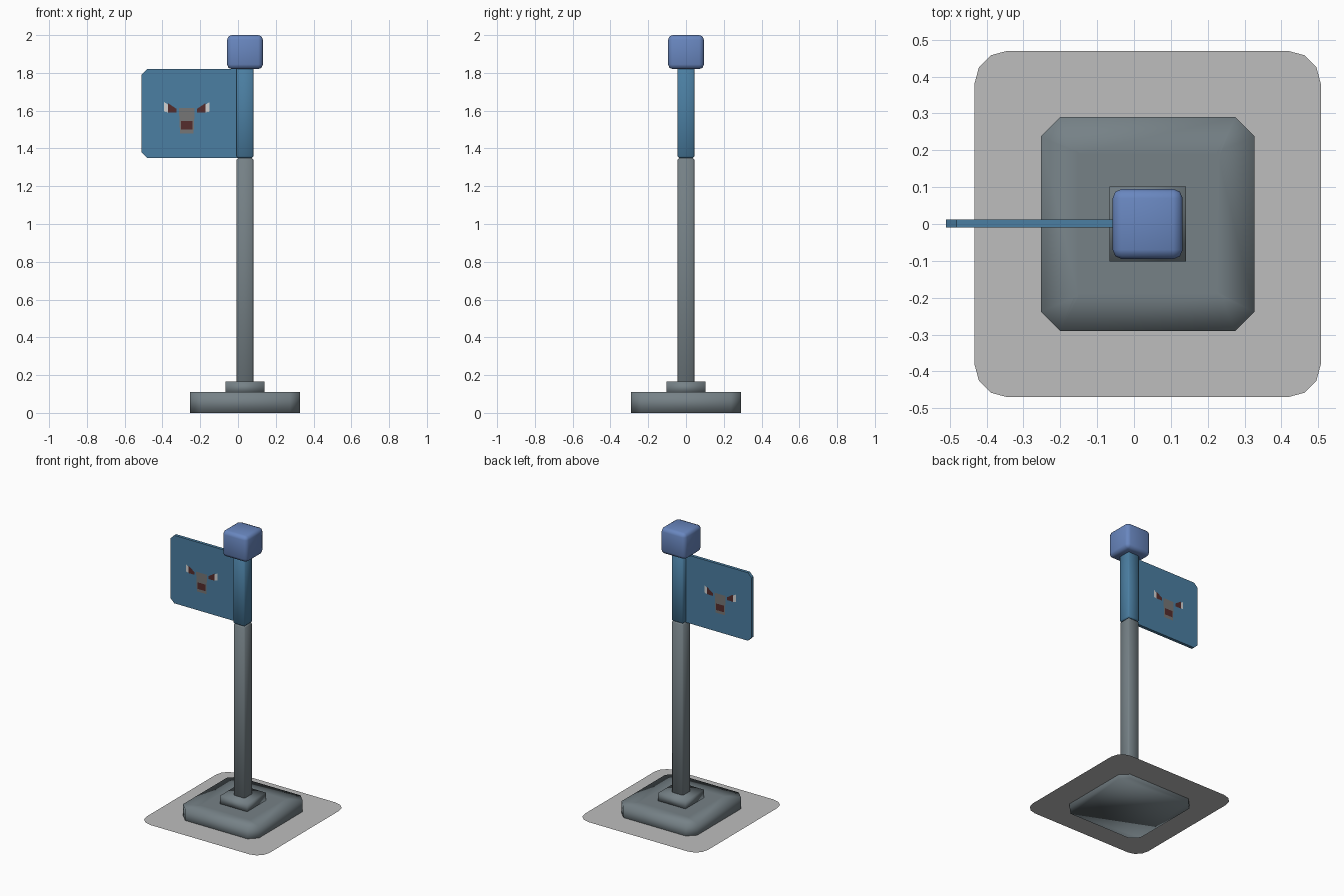
import bpy, bmesh

cube = bpy.data.objects.get("Cube")
if cube:
    bpy.data.objects.remove(cube)


def material(name, rgb):
    m = bpy.data.materials.new(name)
    m.use_nodes = True
    m.diffuse_color = (*rgb, 1)
    m.node_tree.nodes["Principled BSDF"].inputs["Base Color"].default_value = (*rgb, 1)
    return m


STONE = material("slate grey", (0.18, 0.22, 0.24))
CLOTH = material("flag blue", (0.07, 0.21, 0.36))
CAP = material("cap blue", (0.14, 0.24, 0.52))
PAVING = material("light grey", (0.51, 0.51, 0.51))
WHITE = material("off white", (0.65, 0.65, 0.65))
BROWN = material("dark brown", (0.09, 0.025, 0.025))
MUZZLE = material("muzzle grey", (0.18, 0.18, 0.18))

CX = 0.037  # axis of the pole


def finish(name, bm, mat, smooth=True):
    bmesh.ops.recalc_face_normals(bm, faces=bm.faces)
    mesh = bpy.data.meshes.new(name)
    bm.to_mesh(mesh)
    bm.free()
    mesh.materials.append(mat)
    for p in mesh.polygons:
        p.use_smooth = smooth
    ob = bpy.data.objects.new(name, mesh)
    bpy.context.collection.objects.link(ob)
    return ob


def box(name, x, y, z, mat, bevel=0, segments=1, smooth=True):
    bm = bmesh.new()
    bmesh.ops.create_cube(bm, size=1)
    for v in bm.verts:
        for i, (lo, hi) in enumerate((x, y, z)):
            v.co[i] = lo if v.co[i] < 0 else hi
    if bevel:
        bmesh.ops.bevel(bm, geom=bm.edges[:], offset=bevel, segments=segments,
                        profile=0.5, affect='EDGES')
    return finish(name, bm, mat, smooth)


def upright_edges(bm):
    return [e for e in bm.edges if abs(e.verts[0].co.z - e.verts[1].co.z) > 0.01]


def around(r):
    return (CX - r, CX + r)


# Thin paving sheet with rounded corners
bm = bmesh.new()
bmesh.ops.create_grid(bm, x_segments=1, y_segments=1, size=0.47)
bmesh.ops.translate(bm, verts=bm.verts, vec=(CX, 0, 0.03))
bmesh.ops.bevel(bm, geom=bm.verts[:], offset=0.09, segments=3, profile=0.5,
                affect='VERTICES')
finish("paving", bm, PAVING, False)

# Heavy base: chamfered block with a softly shaded top
bm = bmesh.new()
bmesh.ops.create_cube(bm, size=1)
for v in bm.verts:
    v.co = (CX + v.co.x * 0.58, v.co.y * 0.58, (v.co.z + 0.5) * 0.11)
bmesh.ops.bevel(bm, geom=upright_edges(bm), offset=0.052, segments=1, affect='EDGES')
top = [f for f in bm.faces if f.calc_center_median().z > 0.1]
bmesh.ops.inset_region(bm, faces=top, thickness=0.11)
finish("base", bm, STONE)

# Collar, pole, flag sleeve and cap
box("collar", around(0.104), (-0.102, 0.102), (0.10, 0.165), STONE)
box("pole", around(0.044), (-0.044, 0.044), (0.15, 1.35), STONE, 0.008)
box("flag_sleeve", around(0.045), (-0.045, 0.045), (1.35, 1.83), CLOTH, 0.008)
box("cap", around(0.095), (-0.095, 0.095), (1.82, 2.0), CAP, 0.025, 2)

# Flag with clipped outer corners
bm = bmesh.new()
bmesh.ops.create_cube(bm, size=1)
for v in bm.verts:
    v.co = (-0.51 if v.co.x < 0 else 0.02, 0.012 if v.co.y > 0 else -0.009,
            1.35 if v.co.z < 0 else 1.82)
corners = [e for e in bm.edges if all(v.co.x < -0.5 for v in e.verts)
           and abs(e.verts[0].co.y - e.verts[1].co.y) > 0.01]
bmesh.ops.bevel(bm, geom=corners, offset=0.028, segments=1, affect='EDGES')
finish("flag", bm, CLOTH, False)

# Face emblem on both sides of the flag
FACE_X = -0.271


def emblem(name, outline, mat, lift, mirror=False):
    bm = bmesh.new()
    for y in (-0.009 - lift, 0.012 + lift):
        for s in ((1, -1) if mirror else (1,)):
            pts = [bm.verts.new((FACE_X + s * x, y, z)) for x, z in outline]
            f = bm.faces.new(pts)
            f.normal_update()
            if f.normal.y * (y - 0.0015) < 0:
                f.normal_flip()
    mesh = bpy.data.meshes.new(name)
    bm.to_mesh(mesh)
    bm.free()
    mesh.materials.append(mat)
    bpy.context.collection.objects.link(bpy.data.objects.new(name, mesh))


emblem("eye_whites", [(0.095, 1.63), (0.12, 1.645), (0.12, 1.595), (0.098, 1.59)],
       WHITE, 0.002, True)
emblem("eyes", [(0.055, 1.61), (0.1, 1.64), (0.1, 1.59), (0.055, 1.59)],
       BROWN, 0.003, True)
emblem("muzzle", [(-0.042, 1.615), (0.042, 1.615), (0.036, 1.48), (-0.036, 1.48)],
       MUZZLE, 0.002)
emblem("mouth", [(-0.03, 1.545), (0.03, 1.545), (0.03, 1.50), (-0.03, 1.50)],
       BROWN, 0.004)
